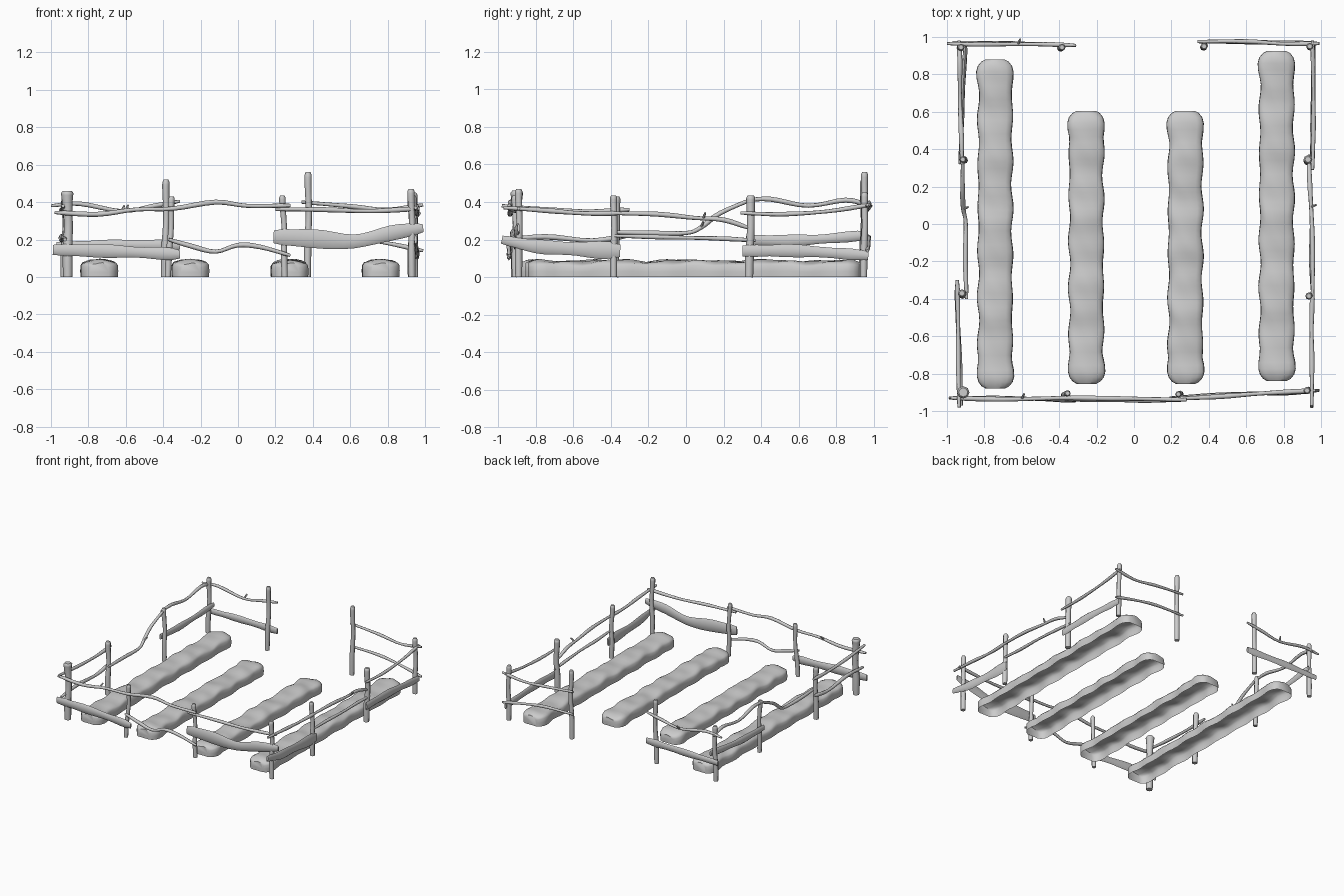
import bpy, bmesh, math, random
from mathutils import Vector

random.seed(4)
if "Cube" in bpy.data.objects:
    bpy.data.objects.remove(bpy.data.objects["Cube"], do_unlink=True)

grey = bpy.data.materials.new("plain grey")
grey.use_nodes = True
grey.diffuse_color = (0.6, 0.6, 0.6, 1)
grey.node_tree.nodes["Principled BSDF"].inputs["Base Color"].default_value = (0.6, 0.6, 0.6, 1)


def finish(name, bm):
    bmesh.ops.recalc_face_normals(bm, faces=bm.faces)
    mesh = bpy.data.meshes.new(name)
    bm.to_mesh(mesh)
    bm.free()
    mesh.materials.append(grey)
    obj = bpy.data.objects.new(name, mesh)
    bpy.context.collection.objects.link(obj)
    bpy.ops.object.select_all(action='DESELECT')
    obj.select_set(True)
    bpy.context.view_layer.objects.active = obj
    bpy.ops.object.shade_smooth_by_angle(angle=math.radians(50))
    return obj


def smooth_path(points, steps=4):
    """Catmull-Rom samples through vectors of any size."""
    p = [2 * points[0] - points[1]] + points + [2 * points[-1] - points[-2]]
    out = []
    for i in range(1, len(p) - 2):
        a, b, c, d = p[i - 1:i + 3]
        for k in range(steps):
            t = k / steps
            out.append(0.5 * (2 * b + (c - a) * t + (2 * a - 5 * b + 4 * c - d) * t * t
                              + (3 * b - a - 3 * c + d) * t ** 3))
    return out + [points[-1]]


def tube(name, path, side, sizes, sides=8):
    """Sweep an ellipse along a path; sizes gives the two half widths per point."""
    bm = bmesh.new()
    rings = []
    for i, p in enumerate(path):
        along = (path[min(i + 1, len(path) - 1)] - path[max(i - 1, 0)]).normalized()
        up = along.cross(side).normalized()
        wide, tall = sizes[i]
        rings.append([bm.verts.new(p + side * wide * math.cos(a) + up * tall * math.sin(a))
                      for a in (math.tau * k / sides for k in range(sides))])
    for r, s in zip(rings, rings[1:]):
        for k in range(sides):
            n = (k + 1) % sides
            bm.faces.new((r[k], r[n], s[n], s[k]))
    bm.faces.new(rings[0])
    bm.faces.new(rings[-1])
    return finish(name, bm)


def post(name, base, top, radius, flare=1.0):
    a, b = Vector((*base, 0)), Vector(top)
    path = smooth_path([a, a.lerp(b, .3), a.lerp(b, .6) + Vector((.005, .004, 0)), a.lerp(b, .88), b])
    n = len(path) - 1
    sizes = []
    for i in range(n + 1):
        t = i / n
        r = radius * (1 + 0.08 * math.sin(9 * t) + (flare - 1) * t ** 4)
        sizes.append((r * (0.7 if i == n else 1),) * 2)
    tube(name, path, Vector((1, 0, 0)), sizes)


def rail(name, axis, across, profile, wide=0.011, tall=None, twig=None):
    """Profile lists (distance along, height); across is the start and end offset."""
    pts, n = [], len(profile) - 1
    for i, (s, z) in enumerate(profile):
        c = across[0] + (across[1] - across[0]) * i / n + (random.uniform(-.006, .006) if 0 < i < n else 0)
        pts.append(Vector((s, c, z) if axis == 'x' else (c, s, z)))
    path = smooth_path(pts)
    side = Vector((0, 1, 0) if axis == 'x' else (1, 0, 0))
    last = len(path) - 1
    sizes = []
    for i in range(last + 1):
        t = i / last
        k = (1 + .12 * math.sin(13 * t + n)) * (0.75 if i in (0, last) else 1)
        h = tall[0] + (tall[1] - tall[0]) * t if tall else wide
        sizes.append((wide * k, h * k))
    tube(name, path, side, sizes)
    if twig is not None:
        p = path[int(twig * last)]
        q = p + Vector((.012, .012, .03)) + side * .015
        tube(name + "_twig", [p, p.lerp(q, .6), q], Vector((.7, -.7, 0)), [(.008,) * 2, (.007,) * 2, (.005,) * 2], 6)


def bed(name, x, y0, y1):
    """Lumpy mound, open underneath, with flared rounded ends."""
    bm = bmesh.new()
    length, rows, rings = y1 - y0, 40, []
    ends = [(0, .05), (.012, .072), (.035, .09), (.065, .098), (.1, .097), (.14, .09)]
    stations = ends + [(.14 + (length - .28) * i / rows, 0) for i in range(1, rows)] \
        + [(length - d, w) for d, w in reversed(ends)]
    phase = random.uniform(0, 6)
    for d, w in stations:
        w = w or .09 + .005 * math.sin(math.tau * d / .24 + phase)
        near = min(d, length - d)
        top = .088 + .005 * math.sin(d * 15 + phase) + .003 * math.sin(d * 37)
        if near < .08:
            top -= .018 * (1 - near / .08) ** 2
        arch = [(1, 0), (1.02, .35), (1, .68), (.9, .84), (.65, .93), (.32, .98)]
        section = arch + [(0, 1)] + [(-a, b) for a, b in reversed(arch)]
        rings.append([bm.verts.new((x + w * a + .002 * math.sin(d * 21 + b),
                                    y0 + d,
                                    top * b + (.003 * math.sin(d * 26 + a * 4) if b > .8 else 0)))
                      for a, b in section])
    for r, s in zip(rings, rings[1:]):
        for k in range(len(r) - 1):
            bm.faces.new((r[k], r[k + 1], s[k + 1], s[k]))
    bm.faces.new(rings[0])
    bm.faces.new(rings[-1])
    finish(name, bm)


# Planting beds
bed("right_outer_bed", -.742, -.88, .88)
bed("right_inner_bed", -.255, -.855, .605)
bed("left_inner_bed", .275, -.855, .605)
bed("left_outer_bed", .763, -.84, .925)

# Fence posts
post("front_right_corner_post", (-.91, -.905), (-.913, -.9, .46), .025, 1.35)
post("front_right_post", (-.375, -.915), (-.355, -.905, .43), .016)
post("front_left_post", (.25, -.91), (.237, -.91, .435), .016)
post("front_left_corner_post", (.93, -.89), (.925, -.89, .47), .018)
post("left_front_post", (.945, -.385), (.935, -.385, .435), .018)
post("left_back_post", (.93, .335), (.93, .345, .435), .022)
post("back_left_corner_post", (.945, .945), (.94, .95, .45), .018)
post("back_left_gate_post", (.372, .945), (.375, .95, .56), .018)
post("back_right_gate_post", (-.393, .94), (-.385, .945, .52), .018)
post("back_right_corner_post", (-.93, .94), (-.925, .945, .45), .018)
post("right_back_post", (-.905, .34), (-.915, .345, .43), .017)
post("right_front_post", (-.915, -.38), (-.92, -.37, .43), .02)

# Front fence
rail("front_right_top_rail", 'x', (-.93, -.94),
     [(-.98, .345), (-.75, .335), (-.55, .36), (-.35, .365), (-.12, .4), (.05, .38), (.28, .382)], .012, twig=.3)
rail("front_left_top_rail", 'x', (-.935, -.89), [(.2, .362), (.45, .36), (.7, .352), (.97, .365)], .012)
rail("front_middle_low_rail", 'x', (-.935, -.94),
     [(-.37, .2), (-.25, .165), (-.12, .135), (0, .17), (.12, .16), (.28, .115)], .012)
rail("front_right_plank", 'x', (-.93, -.945), [(-.99, .145), (-.75, .14), (-.5, .13), (-.31, .12)], .011, (.035, .03))
rail("front_left_plank", 'x', (-.93, -.89), [(.19, .215), (.4, .205), (.62, .19), (.82, .235), (.99, .262)],
     .011, (.05, .032))

# Back fence, open in the middle
rail("back_right_top_rail", 'x', (.965, .955), [(-1, .38), (-.85, .392), (-.62, .352), (-.45, .38), (-.31, .405)], twig=.5)
rail("back_right_plank", 'x', (.97, .955), [(-.97, .165), (-.65, .17), (-.31, .17)], .01, (.025, .03))
rail("back_left_top_rail", 'x', (.975, .965), [(.34, .4), (.6, .378), (.8, .36), (.99, .385)])
rail("back_left_low_rail", 'x', (.975, .965), [(.34, .215), (.6, .21), (.8, .18), (.99, .14)])

# Left side fence
rail("left_front_top_rail", 'y', (.95, .955), [(-.97, .37), (-.75, .355), (-.55, .34), (-.35, .34)], .012)
rail("left_front_plank", 'y', (.95, .955), [(-.98, .2), (-.8, .165), (-.58, .15), (-.35, .14)], .011, (.028, .045))
rail("left_middle_top_rail", 'y', (.955, .935),
     [(-.38, .34), (-.15, .335), (.05, .315), (.2, .305), (.34, .26)], .012, twig=.6)
rail("left_middle_low_rail", 'y', (.955, .935), [(-.38, .22), (-.2, .215), (0, .21), (.2, .205), (.37, .195)])
rail("left_back_top_rail", 'y', (.955, .955), [(.29, .342), (.5, .335), (.75, .35), (.98, .385)])
rail("left_back_plank", 'y', (.95, .96), [(.3, .14), (.6, .14), (.97, .115)], .011, (.035, .028))

# Right side fence
rail("right_front_top_rail", 'y', (-.935, -.945), [(-.98, .38), (-.75, .36), (-.5, .35), (-.3, .36)], .012)
rail("right_front_low_rail", 'y', (-.925, -.945), [(-.97, .2), (-.75, .215), (-.5, .195), (-.31, .22)], .013)
rail("right_middle_rail", 'y', (-.895, -.915),
     [(-.4, .24), (-.2, .235), (0, .235), (.08, .265), (.18, .34), (.35, .415)], .012, twig=.6)
rail("right_back_top_rail", 'y', (-.92, -.935), [(.32, .41), (.45, .415), (.65, .38), (.85, .41), (.98, .38)], .012)
rail("right_back_plank", 'y', (-.93, -.9), [(.32, .2), (.55, .195), (.75, .205), (.97, .225)], .011, (.03, .025))
